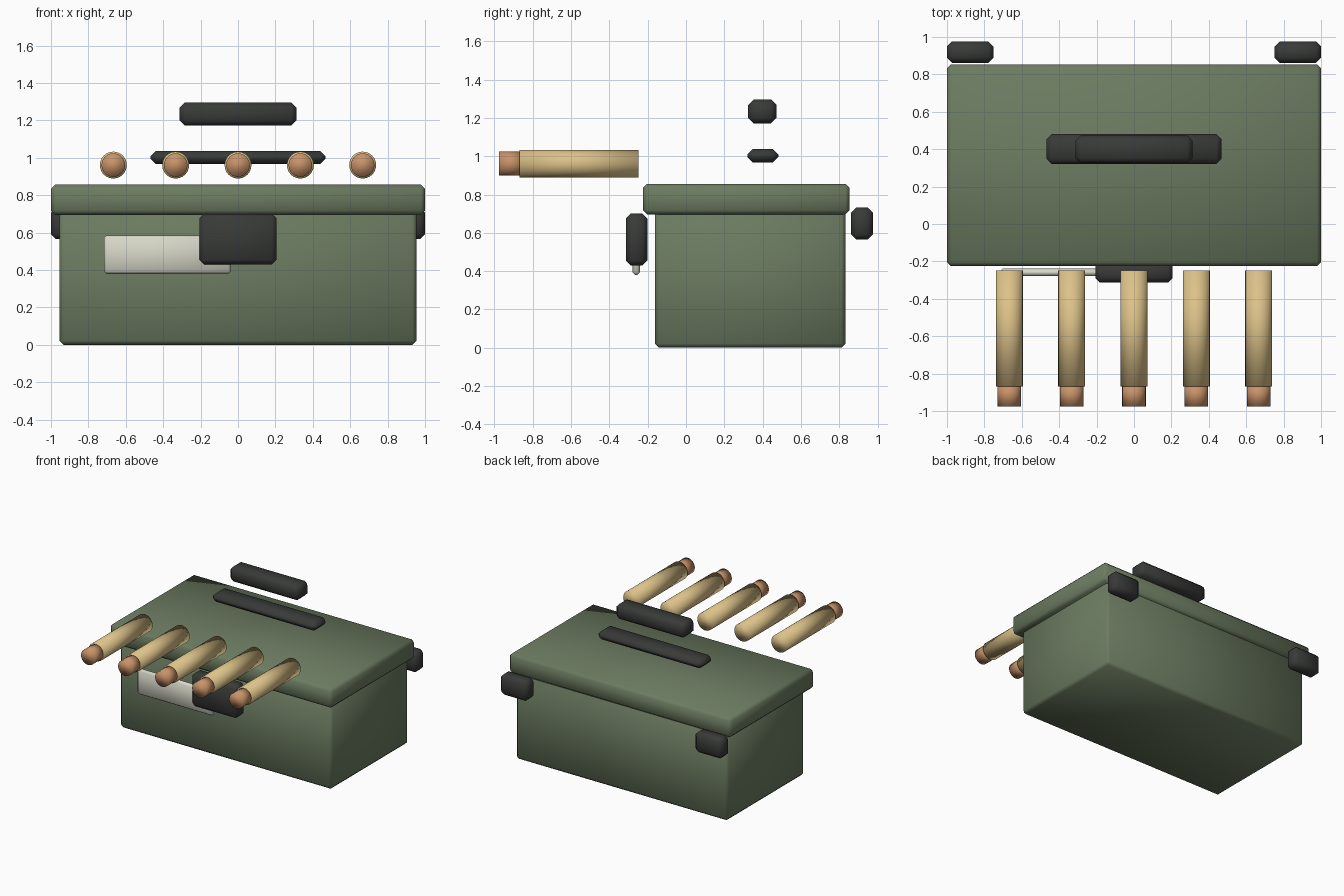
import bpy, math

if "Cube" in bpy.data.objects:
    bpy.data.objects.remove(bpy.data.objects["Cube"])


def material(name, rgb):
    m = bpy.data.materials.new(name)
    m.diffuse_color = (*rgb, 1)
    m.use_nodes = True
    m.node_tree.nodes["Principled BSDF"].inputs["Base Color"].default_value = m.diffuse_color
    return m


GREEN = material("olive_paint", (0.15, 0.20, 0.12))
BLACK = material("dark_metal", (0.04, 0.043, 0.04))
CREAM = material("label_cream", (0.68, 0.68, 0.58))
BRASS = material("brass", (0.72, 0.54, 0.25))
COPPER = material("copper", (0.58, 0.29, 0.14))


def box(name, x, y, z, bevel, mat):
    """Chamfered box from (min, max) ranges."""
    lo, hi = zip(x, y, z)
    bpy.ops.mesh.primitive_cube_add(
        size=1, location=[(a + b) / 2 for a, b in zip(lo, hi)])
    ob = bpy.context.object
    ob.name = name
    ob.scale = [b - a for a, b in zip(lo, hi)]
    bpy.ops.object.transform_apply(location=False, rotation=False, scale=True)
    mod = ob.modifiers.new("chamfer", 'BEVEL')
    mod.width = bevel
    mod.segments = 1
    bpy.ops.object.modifier_apply(modifier=mod.name)
    ob.data.materials.append(mat)
    bpy.ops.object.shade_smooth_by_angle(angle=math.radians(60))
    return ob


def rod(name, x, z, radius, y0, y1, mat):
    """Cylinder lying along y."""
    bpy.ops.mesh.primitive_cylinder_add(
        vertices=24, radius=radius, depth=y1 - y0,
        location=(x, (y0 + y1) / 2, z), rotation=(math.pi / 2, 0, 0))
    ob = bpy.context.object
    ob.name = name
    ob.data.materials.append(mat)
    bpy.ops.object.shade_smooth()
    return ob


# Case body and overhanging lid
box("case_body", (-0.955, 0.955), (-0.163, 0.833), (0, 0.715), 0.022, GREEN)
box("lid", (-1, 1), (-0.225, 0.854), (0.695, 0.856), 0.022, GREEN)

# Front latch and label plate
box("latch", (-0.207, 0.207), (-0.313, -0.202), (0.43, 0.70), 0.025, BLACK)
box("label_plate", (-0.717, -0.037), (-0.279, -0.239), (0.38, 0.585), 0.014, CREAM)

# Carry handle: lower bar and upper grip
box("handle_base", (-0.468, 0.468), (0.32, 0.482), (0.967, 1.037), 0.028, BLACK)
box("handle_grip", (-0.312, 0.312), (0.325, 0.472), (1.172, 1.295), 0.027, BLACK)

# Rear hinges
for side, label in ((-1, "left"), (1, "right")):
    xs = sorted((side * 0.752, side * 1.0))
    box("hinge_" + label, xs, (0.862, 0.976), (0.565, 0.732), 0.027, BLACK)

# Row of cartridges pointing forward
for i in range(5):
    x = (i - 2) / 3
    rod(f"casing_{i + 1}", x, 0.961, 0.072, -0.87, -0.248, BRASS)
    rod(f"bullet_tip_{i + 1}", x, 0.961, 0.063, -0.976, -0.85, COPPER)
